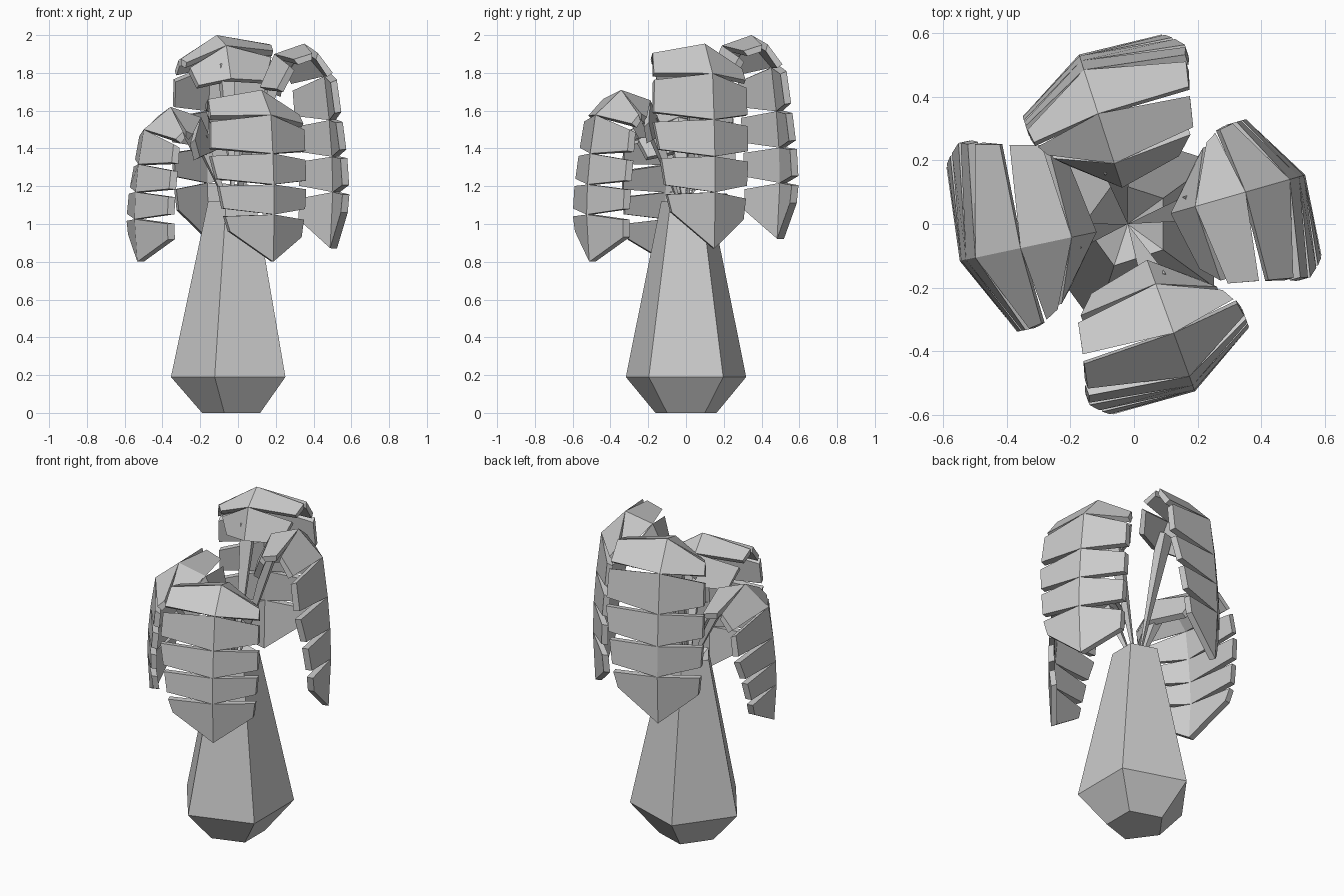
import bpy, bmesh, math
from mathutils import Vector

cube = bpy.data.objects.get("Cube")
if cube:
    bpy.data.objects.remove(cube, do_unlink=True)

grey = bpy.data.materials.new("plain_grey")
grey.use_nodes = True
colour = (0.6, 0.6, 0.6, 1)
grey.diffuse_color = colour
grey.node_tree.nodes["Principled BSDF"].inputs["Base Color"].default_value = colour


def finish(bm, name):
    bmesh.ops.recalc_face_normals(bm, faces=bm.faces[:])
    mesh = bpy.data.meshes.new(name)
    bm.to_mesh(mesh)
    bm.free()
    mesh.materials.append(grey)
    obj = bpy.data.objects.new(name, mesh)
    bpy.context.collection.objects.link(obj)


# Five-sided trunk with a bulging foot and a hollow, pointed top
def build_trunk():
    bm = bmesh.new()
    rings = []
    for radius, z in ((0.17, 0), (0.335, 0.19), (0.138, 1.12)):
        rings.append([bm.verts.new((-0.02 + radius * math.cos(math.radians(36 + 72 * k)),
                                    radius * math.sin(math.radians(36 + 72 * k)), z))
                      for k in range(5)])
    pit = bm.verts.new((-0.02, 0, 1.0))
    bm.faces.new(rings[0][::-1])
    for k in range(5):
        j = (k + 1) % 5
        for low, high in zip(rings, rings[1:]):
            bm.faces.new((low[k], low[j], high[j], high[k]))
        bm.faces.new((rings[-1][k], rings[-1][j], pit))
    finish(bm, "trunk")


# Closed slab from paired outer and inner outlines split along the ridge
def slab(bm, outer, inner):
    a = [bm.verts.new(p) for p in outer]
    b = [bm.verts.new(p) for p in inner]
    # outline order: ridge start, right start, right end, ridge end, left end, left start
    for side in ((0, 1, 2, 3), (0, 3, 4, 5)):
        bm.faces.new([a[i] for i in side])
        bm.faces.new([b[i] for i in reversed(side)])
    for i in range(6):
        j = (i + 1) % 6
        bm.faces.new((a[i], b[i], b[j], a[j]))


# Ridge radius, leaflet reach to each side and right-hand droop at each joint
RADII = (0.12, 0.20, 0.365, 0.51, 0.54, 0.555, 0.56, 0.545)
RIGHT = (0.19, 0.26, 0.285, 0.305, 0.315, 0.285, 0.26, 0.18)
LEFT = (0.13, 0.18, 0.21, 0.22, 0.22, 0.22, 0.21, 0.18)
DROOP = (0.04, 0.04, 0.045, 0.06, 0.055, 0.035, 0.02, 0.01)
DROPS = (0.145, 0.37, 0.55, 0.725, 1)
THICK = 0.038


def build_frond(name, angle, top, tip, widen):
    a = math.radians(angle)
    radial = Vector((math.cos(a), math.sin(a), 0))
    side = Vector((-math.sin(a), math.cos(a), 0))
    up = Vector((0, 0, 1))
    heights = [top - 0.23, top - 0.055, top] + [top - d * (top - tip) for d in DROPS]
    ridge = [radial * r + up * z for r, z in zip(RADII, heights)]

    # Outward normal at each joint, square to the run of the arch
    normals = []
    for i in range(len(ridge)):
        run = ((ridge[min(i + 1, 7)] - ridge[i]).normalized()
               + (ridge[i] - ridge[max(i - 1, 0)]).normalized())
        normals.append(run.cross(side).normalized())
    right = [p - side * w * widen - n * d for p, w, n, d in zip(ridge, RIGHT, normals, DROOP)]
    left = [p + side * w * widen - n * 0.125 for p, w, n in zip(ridge, LEFT, normals)]

    # Leaflet pairs, notched at the rim and joined on the ridge
    bm = bmesh.new()
    for i in range(7):
        j = i + 1
        r_end, l_end = (0.36, 0.5) if j == 7 else (0.8, 0.82)
        steps = ((ridge, 0), (right, 0.04), (right, r_end),
                 (ridge, 1), (left, l_end), (left, 0.12))
        outer = [line[i].lerp(line[j], f) for line, f in steps]
        inner = [p - normals[i].lerp(normals[j], s[1]) * THICK for p, s in zip(outer, steps)]
        slab(bm, outer, inner)

    # Tapered stem rising from the hollow of the trunk
    root = bm.verts.new((-0.02, 0, 1.02))
    head = ridge[0].lerp(ridge[1], 0.5)
    ends = [bm.verts.new(head + side * s - normals[0] * d)
            for s, d in ((-0.04, 0.02), (0.04, 0.02), (0.04, 0.08), (-0.04, 0.08))]
    bm.faces.new(ends)
    for k in range(4):
        bm.faces.new((ends[k], root, ends[(k + 1) % 4]))
    finish(bm, name)


build_trunk()
for frond in (("left_frond", 16, 1.955, 0.87, 1),
              ("back_frond", 108, 2.0, 0.92, 1.04),
              ("right_frond", 192, 1.62, 0.8, 1.16),
              ("front_frond", 290, 1.71, 0.8, 1.04)):
    build_frond(*frond)
